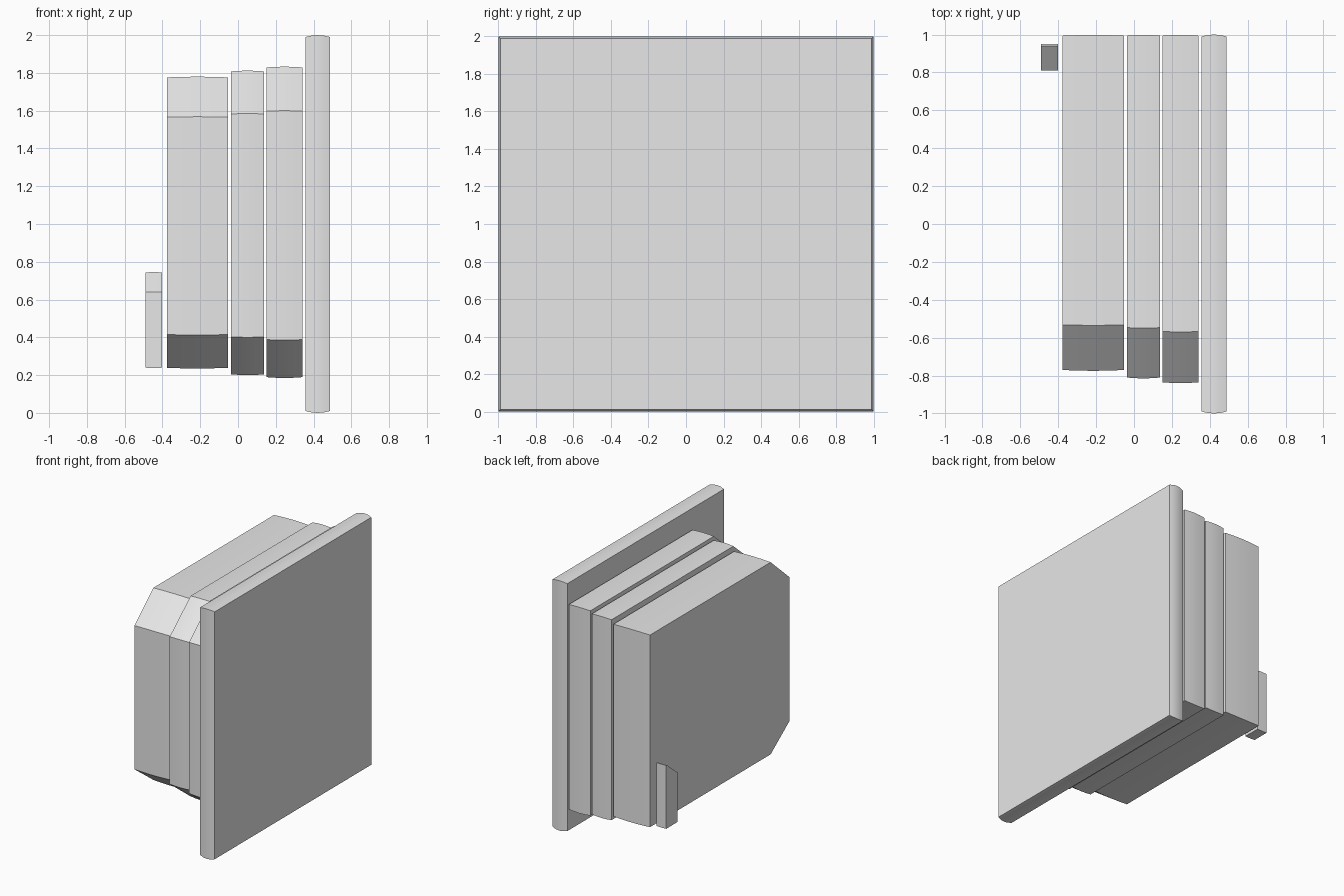
import bpy
import bmesh
import math

cube = bpy.data.objects.get("Cube")
if cube:
    bpy.data.objects.remove(cube, do_unlink=True)

grey = bpy.data.materials.new("light grey")
grey.use_nodes = True
GREY = (0.8, 0.8, 0.8, 1)
grey.diffuse_color = GREY
grey.node_tree.nodes["Principled BSDF"].inputs["Base Color"].default_value = GREY


def slab(name, x0, x1, profile, bulge=0.0, segments=4):
    """Extrude a (y, z) profile along x, with a slightly crowned rim."""
    cy = (min(p[0] for p in profile) + max(p[0] for p in profile)) / 2
    cz = (min(p[1] for p in profile) + max(p[1] for p in profile)) / 2
    bm = bmesh.new()
    rings = []
    for i in range(segments + 1):
        t = i / segments
        s = 1 - bulge * (2 * t - 1) ** 2
        x = x0 + (x1 - x0) * t
        rings.append([bm.verts.new((x, cy + (y - cy) * s, cz + (z - cz) * s))
                      for y, z in profile])
    n = len(profile)
    for a, b in zip(rings, rings[1:]):
        for i in range(n):
            j = (i + 1) % n
            bm.faces.new((a[i], a[j], b[j], b[i]))
    bm.faces.new(rings[0])
    bm.faces.new(rings[-1])
    bmesh.ops.recalc_face_normals(bm, faces=bm.faces)
    mesh = bpy.data.meshes.new(name)
    bm.to_mesh(mesh)
    bm.free()
    mesh.materials.append(grey)
    obj = bpy.data.objects.new(name, mesh)
    bpy.context.collection.objects.link(obj)
    bpy.ops.object.select_all(action="DESELECT")
    obj.select_set(True)
    bpy.context.view_layer.objects.active = obj
    bpy.ops.object.shade_smooth_by_angle(angle=math.radians(20))
    return obj


def chamfered(front, cut, bottom, low, high, top, back=0.998):
    """Square at the back, both front corners cut off."""
    return [(front, low), (cut, bottom), (back, bottom),
            (back, top), (cut, top), (front, high)]


# Large square plate
slab("square_plate", 0.357, 0.487, [(-1, 0), (1, 0), (1, 2), (-1, 2)], 0.01)

# Three stepped blocks
slab("inner_block", 0.151, 0.341, chamfered(-0.84, -0.57, 0.185, 0.385, 1.6, 1.833), 0.005)
slab("middle_block", -0.037, 0.138, chamfered(-0.815, -0.55, 0.2, 0.4, 1.585, 1.812), 0.005)
slab("outer_block", -0.377, -0.053, chamfered(-0.775, -0.535, 0.235, 0.412, 1.568, 1.78), 0.005)

# Small tab with a sloping top
slab("small_tab", -0.49, -0.402,
     [(0.81, 0.238), (0.95, 0.238), (0.95, 0.745), (0.94, 0.745), (0.81, 0.64)], 0.005)
